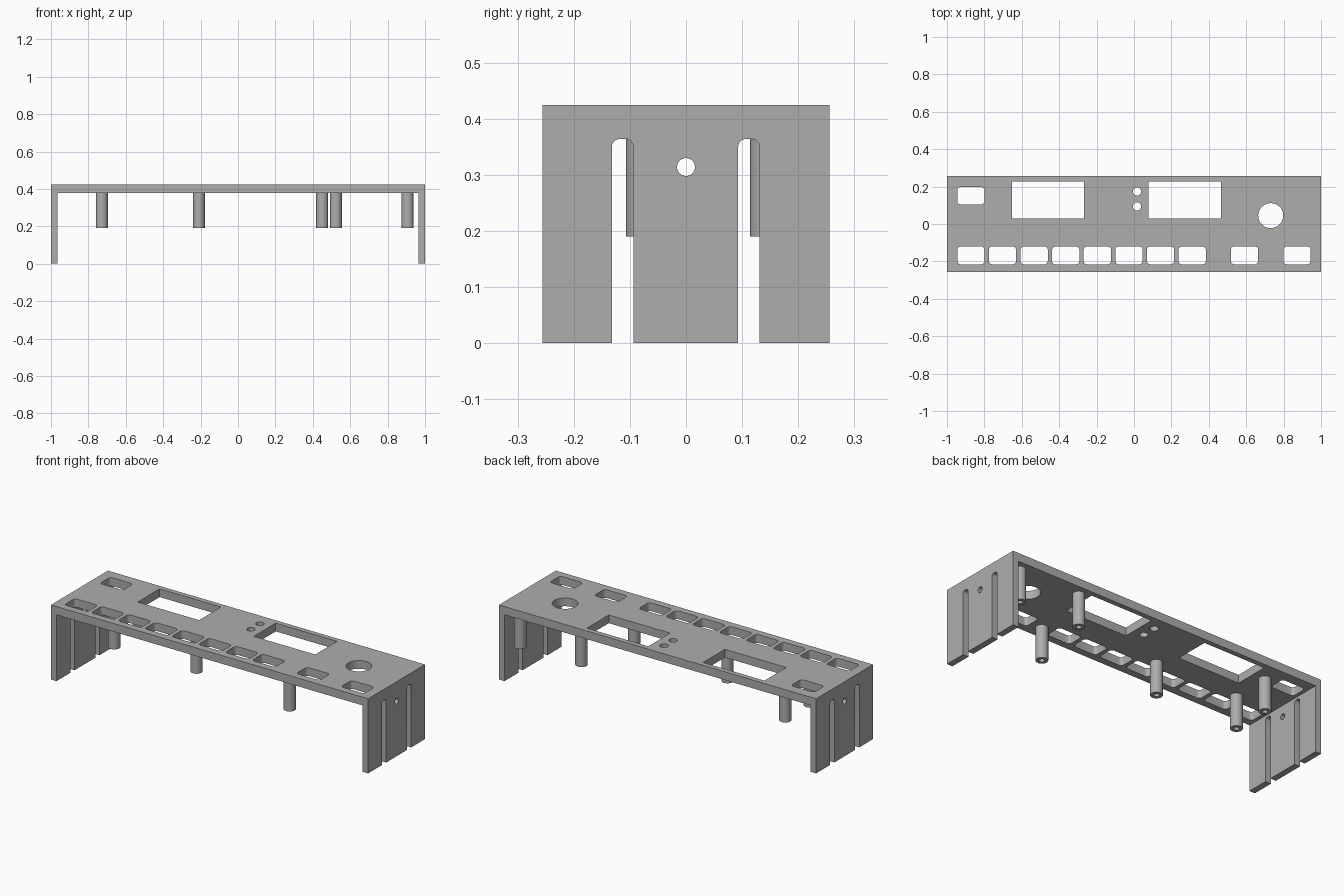
import bpy, bmesh, math
from mathutils import Matrix, Vector

scene_cube = bpy.data.objects.get("Cube")
if scene_cube:
    bpy.data.objects.remove(scene_cube, do_unlink=True)

HALF_X, HALF_Y, TOP = 1.0, 0.256, 0.425
PLATE, WALL = 0.047, 0.035
UNDERSIDE = TOP - PLATE

grey = bpy.data.materials.new("plain grey")
grey.use_nodes = True
colour = (0.42, 0.42, 0.42, 1)
grey.diffuse_color = colour
grey.node_tree.nodes["Principled BSDF"].inputs["Base Color"].default_value = colour


def make_object(name, bm):
    bmesh.ops.recalc_face_normals(bm, faces=bm.faces)
    mesh = bpy.data.meshes.new(name)
    bm.to_mesh(mesh)
    bm.free()
    mesh.materials.append(grey)
    obj = bpy.data.objects.new(name, mesh)
    bpy.context.collection.objects.link(obj)
    return obj


def smooth(obj):
    bpy.ops.object.select_all(action="DESELECT")
    obj.select_set(True)
    bpy.context.view_layer.objects.active = obj
    bpy.ops.object.shade_smooth_by_angle(angle=math.radians(30))


def prism(bm, outline, direction):
    """Extrude a closed outline along a direction."""
    face = bm.faces.new([bm.verts.new(p) for p in outline])
    new = bmesh.ops.extrude_face_region(bm, geom=[face])["geom"]
    verts = [v for v in new if isinstance(v, bmesh.types.BMVert)]
    bmesh.ops.translate(bm, verts=verts, vec=direction)


def rounded(cx, cy, w, h, r, steps=6):
    """Rectangle outline with rounded corners; a circle when w = h = 2r."""
    if r == 0:
        return [(cx + sx * w / 2, cy + sy * h / 2)
                for sx, sy in ((1, 1), (-1, 1), (-1, -1), (1, -1))]
    pts = []
    for q, (sx, sy) in enumerate(((1, 1), (-1, 1), (-1, -1), (1, -1))):
        for i in range(steps + 1):
            a = math.pi / 2 * (q + i / steps)
            p = Vector((cx + sx * (w / 2 - r) + r * math.cos(a),
                        cy + sy * (h / 2 - r) + r * math.sin(a)))
            if not pts or (p - pts[-1]).length > 1e-5:
                pts.append(p)
    if (pts[0] - pts[-1]).length < 1e-5:
        pts.pop()
    return pts


# Frame: U-shaped section running front to back
bm = bmesh.new()
inner = HALF_X - WALL
half = [(inner, UNDERSIDE), (inner, 0), (HALF_X, 0), (HALF_X, TOP)]
section = half + [(-x, z) for x, z in reversed(half)]
prism(bm, [(x, -HALF_Y, z) for x, z in section], (0, 2 * HALF_Y, 0))
frame = make_object("frame", bm)

# Openings in the top plate: buttons, windows, dial and lamps
openings = [(-0.872 + 0.169 * i, -0.168, 0.146, 0.095, 0.018) for i in range(8)]
openings += [(x, -0.168, 0.146, 0.095, 0.018) for x in (0.591, 0.872)]
openings += [(-0.872, 0.151, 0.146, 0.093, 0.018)]
openings += [(x, 0.129, 0.387, 0.197, 0) for x in (-0.46, 0.272)]
openings += [(0.731, 0.045, 0.134, 0.134, 0.067)]
openings += [(0.016, y, 0.044, 0.044, 0.022) for y in (0.094, 0.174)]
bm = bmesh.new()
for o in openings:
    prism(bm, [(x, y, UNDERSIDE - 0.008) for x, y in rounded(*o)], (0, 0, 0.1))

# Openings in the end walls: two open slots and a round hole
walls = [(y, 0.132, 0.038, 0.464, 0.014) for y in (-0.113, 0.112)]
walls += [(0, 0.314, 0.032, 0.032, 0.016)]
for o in walls:
    prism(bm, [(-1.1, y, z) for y, z in rounded(*o)], (2.2, 0, 0))
cutter = make_object("opening_cutter", bm)
cutter.hide_render = True

cut = frame.modifiers.new("openings", "BOOLEAN")
cut.object = cutter
cut.solver = "EXACT"
bpy.context.view_layer.objects.active = frame
bpy.ops.object.modifier_apply(modifier=cut.name)
bpy.data.objects.remove(cutter, do_unlink=True)
smooth(frame)

# Mounting posts: hollow pegs hanging under the plate
R, BORE, BOTTOM = 0.032, 0.014, 0.19
posts = [(-0.728, -0.075), (-0.728, 0.146), (-0.209, -0.075),
         (0.45, -0.177), (0.523, 0.195), (0.907, 0.197)]
for n, (px, py) in enumerate(posts, 1):
    bm = bmesh.new()
    profile = [(0, UNDERSIDE), (BORE, UNDERSIDE), (BORE, BOTTOM),
               (R, BOTTOM), (R, UNDERSIDE + 0.002)]
    verts = [bm.verts.new((r, 0, z)) for r, z in profile]
    edges = [bm.edges.new(pair) for pair in zip(verts, verts[1:])]
    bmesh.ops.spin(bm, geom=verts + edges, cent=(0, 0, 0), axis=(0, 0, 1),
                   angle=2 * math.pi, steps=32)
    bmesh.ops.remove_doubles(bm, verts=bm.verts, dist=1e-5)
    bmesh.ops.holes_fill(bm, edges=bm.edges, sides=0)
    bmesh.ops.transform(bm, matrix=Matrix.Translation((px, py, 0)), verts=bm.verts)
    smooth(make_object(f"mounting_post_{n}", bm))
